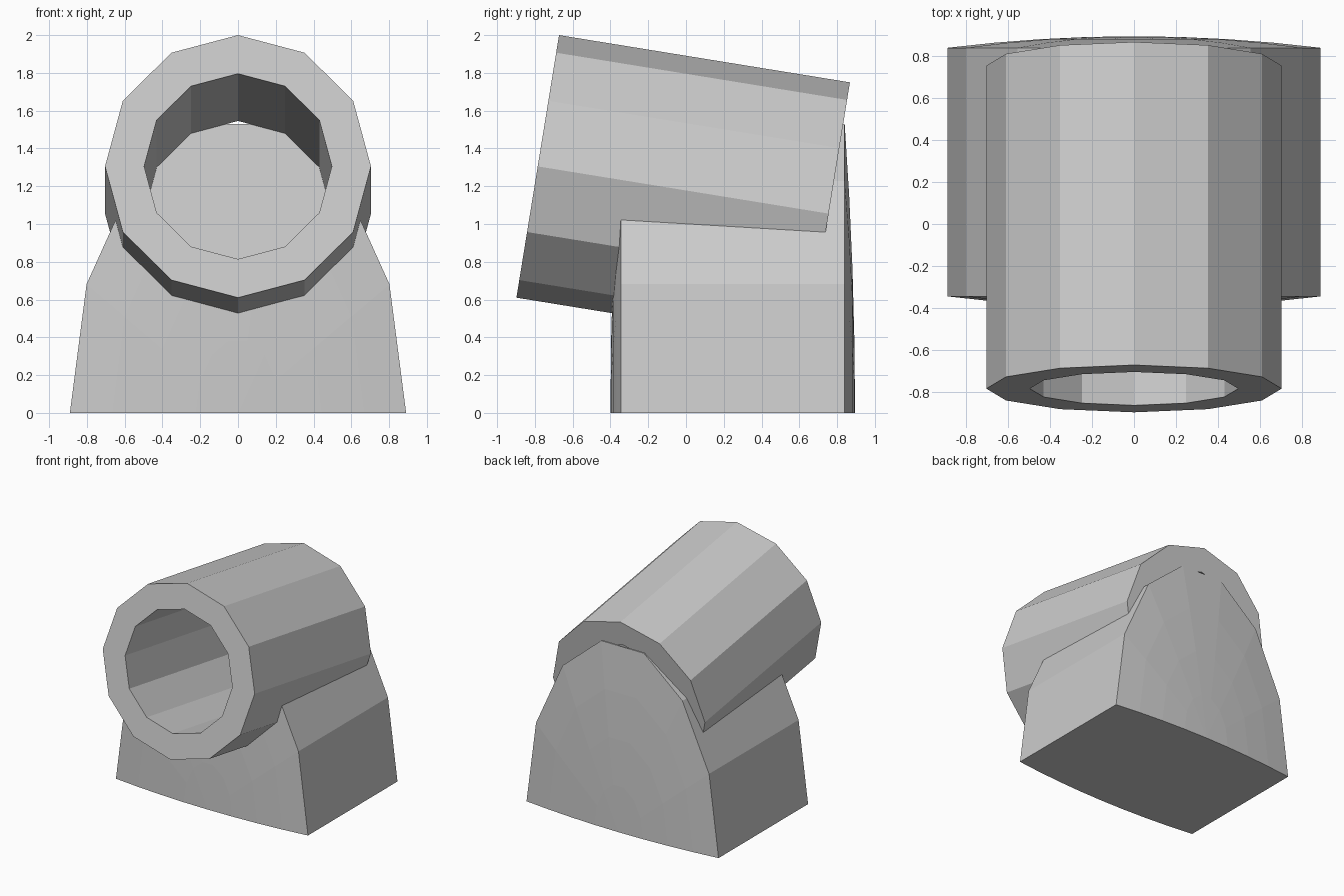
import bpy, bmesh
from math import sin, cos, pi
from mathutils import Vector

if "Cube" in bpy.data.objects:
    bpy.data.objects.remove(bpy.data.objects["Cube"])

FRONT = Vector((0, -0.785, 1.305))   # barrel axis end points
BACK = Vector((0, 0.755, 1.055))
AXIS = (BACK - FRONT).normalized()
UP = AXIS.cross(Vector((-1, 0, 0))).normalized()
if UP.z < 0:
    UP = -UP


def finish(bm, name):
    bmesh.ops.recalc_face_normals(bm, faces=bm.faces)
    mesh = bpy.data.meshes.new(name)
    bm.to_mesh(mesh)
    bm.free()
    ob = bpy.data.objects.new(name, mesh)
    bpy.context.collection.objects.link(ob)
    return ob


def ring(bm, centre, r, n=12):
    return [bm.verts.new(centre + r * (Vector((sin(2 * pi * i / n), 0, 0)) + UP * cos(2 * pi * i / n)))
            for i in range(n)]


def bridge(bm, a, b, closed=True):
    n = len(a)
    for i in range(n if closed else n - 1):
        j = (i + 1) % n
        bm.faces.new((a[i], a[j], b[j], b[i]))


# Barrel: twelve-sided tilted tube
bm = bmesh.new()
loops = [ring(bm, FRONT, 0.704), ring(bm, BACK, 0.704),
         ring(bm, BACK, 0.497), ring(bm, FRONT, 0.497)]
for k in range(4):
    bridge(bm, loops[k], loops[(k + 1) % 4])
finish(bm, "barrel")

# Cutter that clears the base out of the bore, hidden inside the tube wall
bm = bmesh.new()
a, b = ring(bm, FRONT, 0.6), ring(bm, BACK, 0.6)
bridge(bm, a, b)
bm.faces.new(a)
bm.faces.new(b)
cutter = finish(bm, "bore_cutter")
cutter.hide_render = True

# Base: seven-segment half-ellipse arch with slightly domed front and back
bm = bmesh.new()
SEG, RX, RZ, BULGE = 7, 0.89, 1.57, 0.055


def arch(y, side, s):
    y += side * BULGE * (1 - s * s)
    return [bm.verts.new((s * RX * cos(pi * i / SEG), y, s * RZ * sin(pi * i / SEG)))
            for i in range(SEG + 1)]


rims, bottom = [], []
for y, side in ((-0.345, -1), (0.84, 1)):
    tip = bm.verts.new((0, y + side * BULGE, 0))
    rows = [arch(y, side, s) for s in (0.25, 0.5, 0.75, 1)]
    for i in range(SEG):
        bm.faces.new((tip, rows[0][i], rows[0][i + 1]))
    for p, q in zip(rows, rows[1:]):
        bridge(bm, p, q, closed=False)
    rims.append(rows[-1])
    edge = [r[-1] for r in reversed(rows)] + [tip] + [r[0] for r in rows]
    bottom.append(edge)
bridge(bm, rims[0], rims[1], closed=False)
bm.faces.new(bottom[0] + bottom[1][::-1])
base = finish(bm, "base")

mod = base.modifiers.new("bore", 'BOOLEAN')
mod.operation = 'DIFFERENCE'
mod.solver = 'EXACT'
mod.object = cutter
bpy.context.view_layer.objects.active = base
bpy.ops.object.modifier_apply(modifier=mod.name)
bpy.data.objects.remove(cutter)
